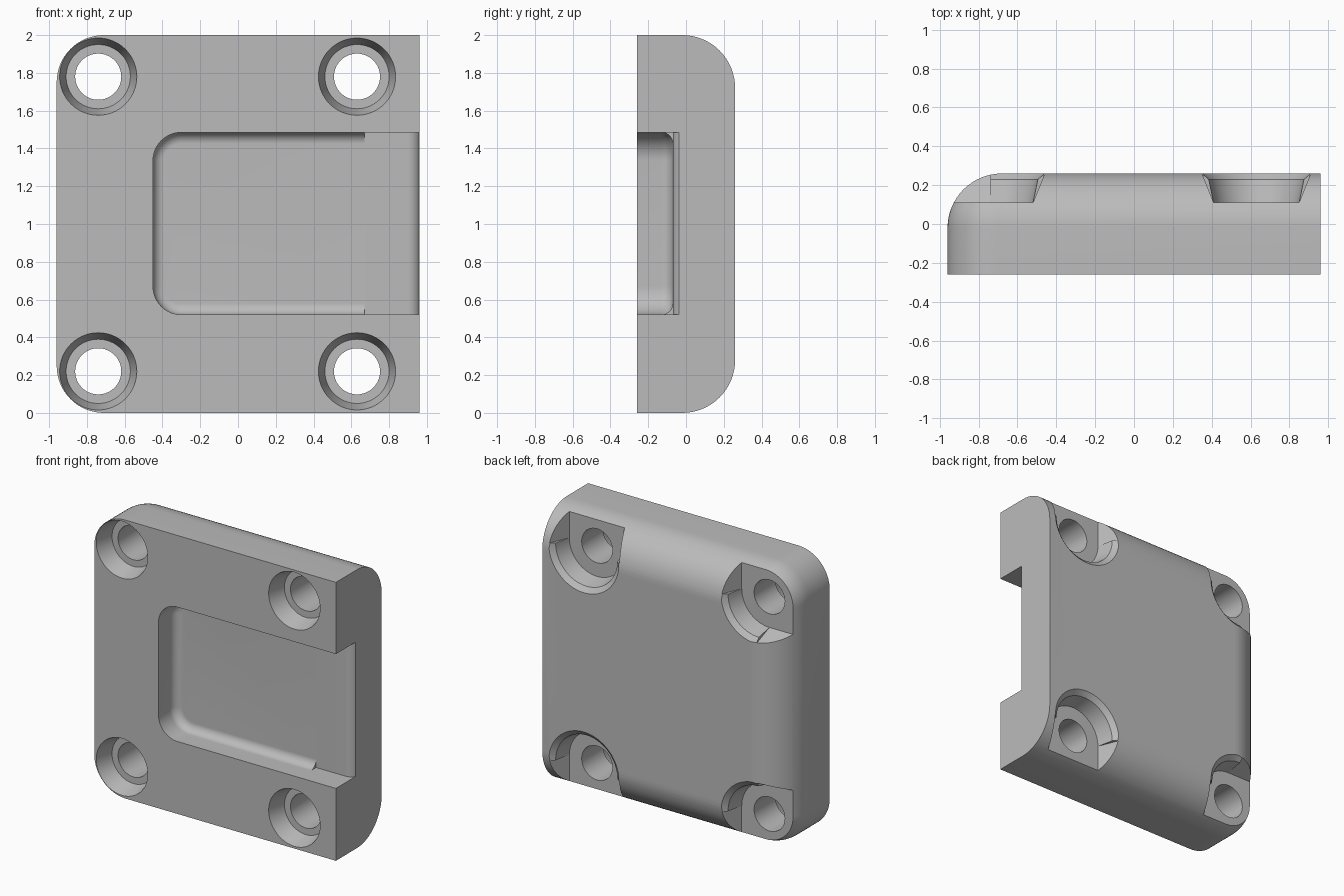
import bpy, bmesh, math
from mathutils import Vector

cube = bpy.data.objects.get("Cube")
if cube:
    bpy.data.objects.remove(cube, do_unlink=True)

grey = bpy.data.materials.new("plain grey")
grey.use_nodes = True
colour = (0.5, 0.5, 0.5, 1)
grey.diffuse_color = colour
grey.node_tree.nodes["Principled BSDF"].inputs["Base Color"].default_value = colour


def loft(name, loops):
    """Closed solid skinned through equal-length loops of points."""
    bm = bmesh.new()
    rings = [[bm.verts.new(p) for p in loop] for loop in loops]
    count = len(rings[0])
    for a, b in zip(rings, rings[1:]):
        for i in range(count):
            j = (i + 1) % count
            bm.faces.new((a[i], a[j], b[j], b[i]))
    bm.faces.new(rings[0])
    bm.faces.new(rings[-1])
    bmesh.ops.recalc_face_normals(bm, faces=bm.faces)
    mesh = bpy.data.meshes.new(name)
    bm.to_mesh(mesh)
    bm.free()
    mesh.materials.append(grey)
    ob = bpy.data.objects.new(name, mesh)
    bpy.context.collection.objects.link(ob)
    return ob


def d_loop(y, inset, x0, x1, z0, z1, r, steps=16):
    """Outline at depth y: square on the +x end, rounded on the -x end."""
    x0, z0, z1 = x0 + inset, z0 + inset, z1 - inset
    r = max(r - inset, 0.004)
    pts = [Vector((x1, y, z0)), Vector((x1, y, z1))]
    for cz, start in ((z1 - r, 90), (z0 + r, 180)):
        for i in range(steps + 1):
            a = math.radians(start + 90 * i / steps)
            pts.append(Vector((x0 + r + r * math.cos(a), y, cz + r * math.sin(a))))
    return pts


def rounded_block(name, y0, y1, fillet, *shape, steps=16):
    """D-shaped block whose far (+y) rim is rounded over."""
    loops = [d_loop(y0, 0, *shape)]
    for i in range(steps + 1):
        a = math.pi / 2 * i / steps
        loops.append(d_loop(y1 - fillet + fillet * math.sin(a),
                            fillet * (1 - math.cos(a)), *shape))
    return loft(name, loops)


def revolve(name, cx, cz, profile, sides=64):
    """Turned solid about a y axis, from (y, radius) pairs."""
    angles = [2 * math.pi * i / sides for i in range(sides)]
    return loft(name, [[Vector((cx + r * math.cos(a), y, cz + r * math.sin(a)))
                        for a in angles] for y, r in profile])


def cut(target, cutter):
    cutter.hide_render = True
    mod = target.modifiers.new("cut", 'BOOLEAN')
    mod.operation = 'DIFFERENCE'
    mod.solver = 'EXACT'
    mod.object = cutter
    bpy.context.view_layer.objects.active = target
    bpy.ops.object.modifier_apply(modifier=mod.name)
    bpy.data.objects.remove(cutter, do_unlink=True)


# Main plate, rounded over on the back
plate = rounded_block("mounting_plate", -0.26, 0.26, 0.28, -0.96, 0.96, 0, 2, 0.25)

# Front recess with a filleted floor
LOW, HIGH = 0.52, 1.485
cut(plate, rounded_block("recess_cutter", -0.3, -0.07, 0.06, -0.45, 0.68, LOW, HIGH, 0.15))

# Recess exit, its floor rolling away at the open end
exit_profile = [(0.67, -0.3), (0.67, -0.07), (0.9, -0.07)]
for i in range(1, 9):
    a = math.radians(58 * i / 8)
    exit_profile.append((0.9 + 0.07 * math.sin(a), -0.07 + 0.07 * (1 - math.cos(a))))
exit_profile += [(1.0, -0.037), (1.0, -0.3)]
cut(plate, loft("exit_cutter", [[Vector((x, y, z)) for x, y in exit_profile]
                                for z in (LOW, HIGH)]))

# Screw holes: tapered front counterbore, bore, chamfered rear seat
HOLE = [(-0.27, 0.207), (-0.13, 0.17), (-0.13, 0.122), (0.11, 0.122),
        (0.11, 0.22), (0.23, 0.245), (0.26, 0.28), (0.3, 0.327)]
# Flared slot section as (offset, depth)
SLOT = [(-0.22, 0.11), (0.22, 0.11), (0.296, 0.3), (-0.296, 0.3)]
for hx in (-0.74, 0.63):
    for side in (-1, 1):
        hz = 1 + side * 0.78
        cut(plate, revolve("hole_cutter", hx, hz, HOLE))
        # Rear seat opens to the top or bottom edge
        cut(plate, loft("slot_cutter", [[Vector((hx + o, y, z)) for o, y in SLOT]
                                        for z in (hz, hz + side * 0.4)]))
        # Corner seats also open to the rounded side
        if hx < 0:
            cut(plate, loft("side_slot_cutter", [[Vector((x, y, hz + o)) for o, y in SLOT]
                                                 for x in (hx, hx - 0.4)]))

# Smooth curved faces, keep edges crisp
bpy.ops.object.select_all(action='DESELECT')
plate.select_set(True)
bpy.context.view_layer.objects.active = plate
bpy.ops.object.shade_smooth_by_angle(angle=math.radians(30))
